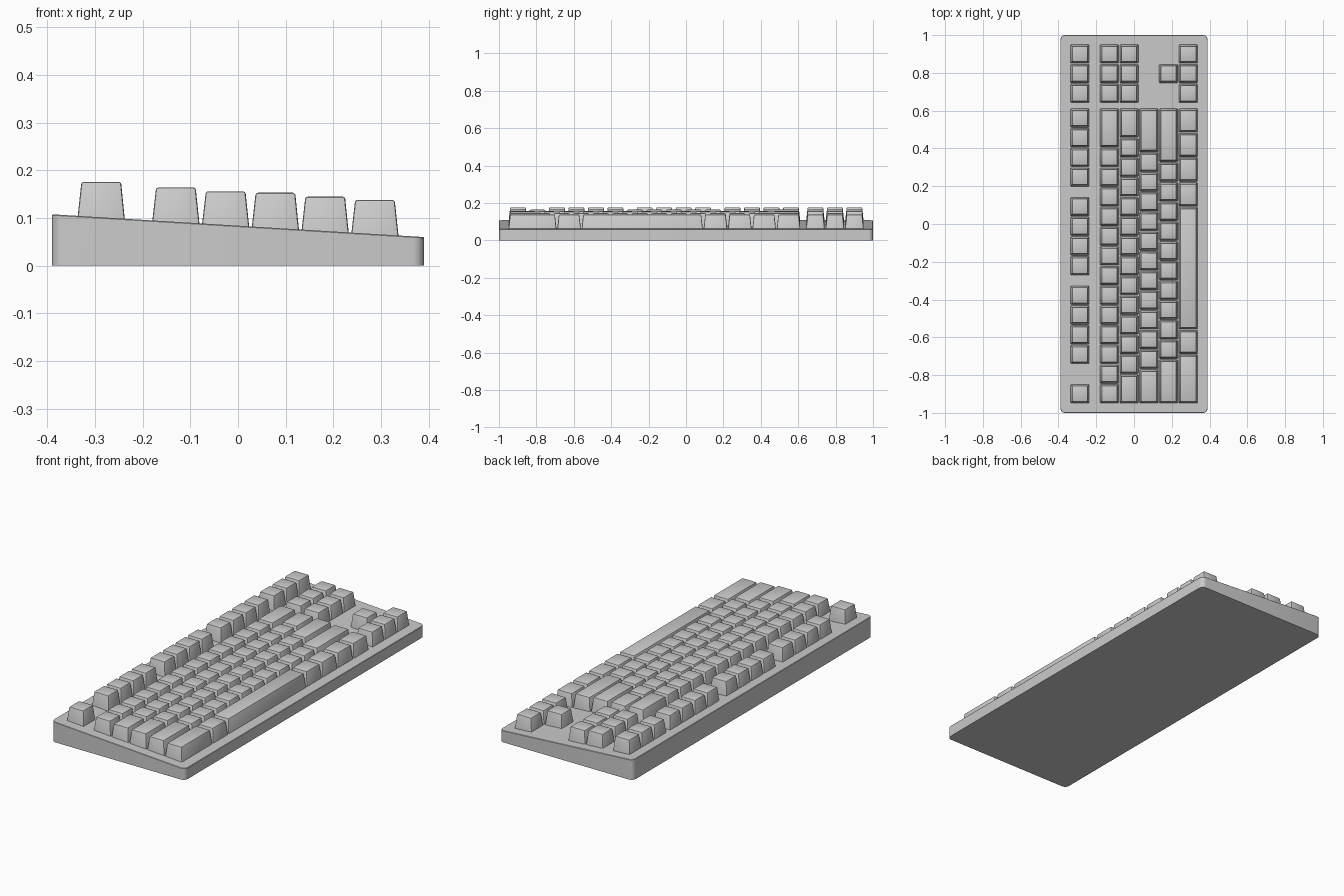
import bpy, bmesh, math

if "Cube" in bpy.data.objects:
    bpy.data.objects.remove(bpy.data.objects["Cube"])

U = 0.1043          # pitch of one key unit
Y0 = -0.951         # where the key rows start
KEY, TOP = 0.099, 0.083   # key width at the case surface and at the top


def surface(x):
    """Height of the sloping case top at x."""
    return 0.084 - 0.0612 * x


def finish(bm, name, angle=35):
    bmesh.ops.recalc_face_normals(bm, faces=bm.faces)
    me = bpy.data.meshes.new(name)
    bm.to_mesh(me)
    bm.free()
    ob = bpy.data.objects.new(name, me)
    bpy.context.collection.objects.link(ob)
    bpy.ops.object.select_all(action='DESELECT')
    bpy.context.view_layer.objects.active = ob
    ob.select_set(True)
    bpy.ops.object.shade_smooth_by_angle(angle=math.radians(angle))
    return ob


def add_key(bm, x, y, size, top_z):
    """Tapered keycap, size in key units along y, following the case slope below."""
    cube = bmesh.ops.create_cube(bm, size=2)
    inset = (KEY - TOP) / 2
    half_y = (size * U - (U - KEY)) / 2
    for v in cube['verts']:
        sx, sy, up = v.co.x, v.co.y, v.co.z > 0
        cut = inset if up else 0
        v.co.x = x + sx * (KEY / 2 - cut)
        v.co.y = y + sy * (half_y - cut)
        v.co.z = top_z if up else surface(v.co.x) - 0.002
    edges = {e for v in cube['verts'] for e in v.link_edges
             if max(w.co.z for w in e.verts) > top_z - 0.001}
    bmesh.ops.bevel(bm, geom=list(edges), offset=0.005, segments=2,
                    profile=0.5, affect='EDGES')


# wedge-shaped case with rounded corners
bm = bmesh.new()
cube = bmesh.ops.create_cube(bm, size=2)
for v in cube['verts']:
    v.co.x *= 0.39
    v.co.z = surface(v.co.x) if v.co.z > 0 else 0
upright = [e for e in bm.edges
           if abs(e.verts[0].co.z - e.verts[1].co.z) > 0.05
           and abs(e.verts[0].co.x - e.verts[1].co.x) < 0.01]
bmesh.ops.bevel(bm, geom=upright, offset=0.025, segments=6, profile=0.5, affect='EDGES')
rim = [e for e in bm.edges if all(v.co.z > 0.01 for v in e.verts)]
bmesh.ops.bevel(bm, geom=rim, offset=0.002, segments=1, affect='EDGES')
finish(bm, "case")

# rows: name, x, top height, key sizes (negative = gap) from -y to +y
NAV = [-0.25, 1, 1, 1]
ROWS = [
    ("function_row_keys", 0.287 - 5.5 * U, 0.176,
     [1, -1] + [1] * 4 + [-0.5] + [1] * 4 + [-0.5] + [1] * 4 + NAV),
    ("number_row_keys", 0.287 - 4 * U, 0.164, [1] * 13 + [2] + NAV),
    ("upper_letter_keys", 0.287 - 3 * U, 0.156, [1.5] + [1] * 12 + [1.5] + NAV),
    ("home_letter_keys", 0.287 - 2 * U, 0.153, [1.75] + [1] * 11 + [2.25]),
    ("lower_letter_keys", 0.287 - U, 0.145, [2.25] + [1] * 10 + [2.75, -1.25, 1]),
    ("space_row_keys", 0.287, 0.138, [2.5, 1.25, 6.25] + [1.25] * 4 + NAV),
]
for name, x, top_z, sizes in ROWS:
    bm = bmesh.new()
    y = Y0
    for s in sizes:
        if s > 0:
            add_key(bm, x, y + s * U / 2, s, top_z)
        y += abs(s) * U
    finish(bm, name)
